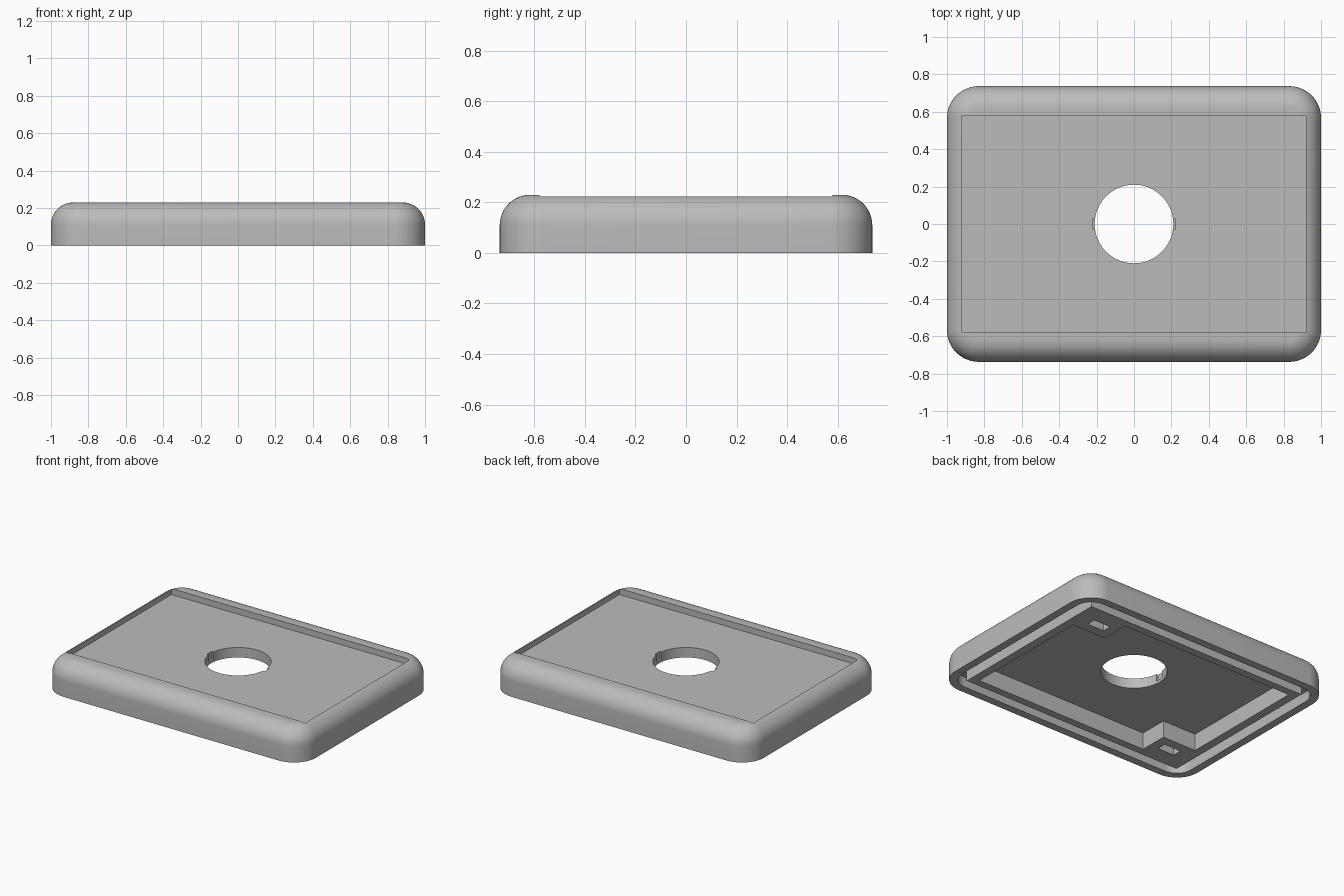
import bpy, bmesh, math
from mathutils import Matrix

old = bpy.data.objects.get("Cube")
if old:
    bpy.data.objects.remove(old, do_unlink=True)

HALF_X, HALF_Y, HEIGHT = 1.0, 0.737, 0.23
CORNER, FILLET = 0.17, 0.12
FLOOR_TOP, FLOOR_BOTTOM = 0.188, 0.118


def to_object(bm, name):
    bmesh.ops.recalc_face_normals(bm, faces=bm.faces[:])
    mesh = bpy.data.meshes.new(name)
    bm.to_mesh(mesh)
    bm.free()
    obj = bpy.data.objects.new(name, mesh)
    bpy.context.collection.objects.link(obj)
    return obj


def rounded_slab(name, levels, steps=14):
    """Stack rounded rectangles; each level is (inset from outline, z)."""
    bm = bmesh.new()
    rings = []
    for inset, z in levels:
        r = CORNER - inset
        ring = []
        for quarter, (sx, sy) in enumerate([(1, 1), (-1, 1), (-1, -1), (1, -1)]):
            for i in range(steps + 1):
                a = (quarter + i / steps) * math.pi / 2
                ring.append(bm.verts.new((sx * (HALF_X - CORNER) + r * math.cos(a),
                                          sy * (HALF_Y - CORNER) + r * math.sin(a), z)))
        rings.append(ring)
    for low, high in zip(rings, rings[1:]):
        for i in range(len(low)):
            j = (i + 1) % len(low)
            bm.faces.new((low[i], low[j], high[j], high[i]))
    bm.faces.new(rings[0])
    bm.faces.new(rings[-1])
    return to_object(bm, name)


def box(name, x, y, z):
    """Box from (min, max) ranges."""
    bm = bmesh.new()
    size = [b - a for a, b in (x, y, z)]
    mid = [(a + b) / 2 for a, b in (x, y, z)]
    bmesh.ops.create_cube(bm, size=1, matrix=Matrix.Translation(mid) @ Matrix.Diagonal((*size, 1)))
    return to_object(bm, name)


def centred_box(name, hx, hy, z):
    return box(name, (-hx, hx), (-hy, hy), z)


def cut(target, cutter):
    """Subtract the cutter and discard it."""
    mod = target.modifiers.new("cut", 'BOOLEAN')
    mod.operation, mod.solver, mod.object = 'DIFFERENCE', 'EXACT', cutter
    bpy.context.view_layer.objects.active = target
    bpy.ops.object.modifier_apply(modifier=mod.name)
    bpy.data.objects.remove(cutter, do_unlink=True)


# Cover body: straight walls with a quarter-round upper edge
levels = [(0, 0)]
for i in range(13):
    t = i / 12 * math.pi / 2
    levels.append((FILLET * (1 - math.cos(t)), HEIGHT - FILLET + FILLET * math.sin(t)))
cover = rounded_slab("cover_plate", levels)

# Shallow rectangular recess in the top
cut(cover, centred_box("top_recess", 0.92, 0.58, (FLOOR_TOP, 0.4)))

# Seal groove underneath: rounded outside, square inside
groove = rounded_slab("seal_groove", [(0.055, -0.1), (0.055, 0.07)])
cut(groove, centred_box("groove_core", 0.867, 0.614, (-0.2, 0.2)))
cut(cover, groove)

# Underside pocket, leaving a boss in two opposite corners
pocket = centred_box("pocket", 0.807, 0.56, (-0.1, FLOOR_BOTTOM))
for s in (1, -1):
    cut(pocket, box("boss", sorted((s * 0.545, s * 0.9)), sorted((s * 0.36, s * 0.7)), (-0.2, 0.2)))
cut(cover, pocket)

# Blind slot in each boss
for s in (1, -1):
    x, y = s * 0.676, s * 0.46
    cut(cover, box("slot", (x - 0.065, x + 0.065), (y - 0.032, y + 0.032), (-0.1, 0.08)))

# Central opening with a small blind key notch on either side
bm = bmesh.new()
bmesh.ops.create_cone(bm, cap_ends=True, segments=96, radius1=0.21, radius2=0.21, depth=1)
cut(cover, to_object(bm, "opening"))
cut(cover, centred_box("key_notches", 0.222, 0.028, (FLOOR_BOTTOM + 0.02, 0.4)))

# Material and shading
grey = bpy.data.materials.new("plain grey")
grey.use_nodes = True
colour = (0.5, 0.5, 0.5, 1)
grey.diffuse_color = colour
grey.node_tree.nodes["Principled BSDF"].inputs["Base Color"].default_value = colour
cover.data.materials.clear()
cover.data.materials.append(grey)
for face in cover.data.polygons:
    face.material_index = 0

bpy.ops.object.select_all(action='DESELECT')
cover.select_set(True)
bpy.context.view_layer.objects.active = cover
bpy.ops.object.shade_smooth_by_angle(angle=math.radians(25))
